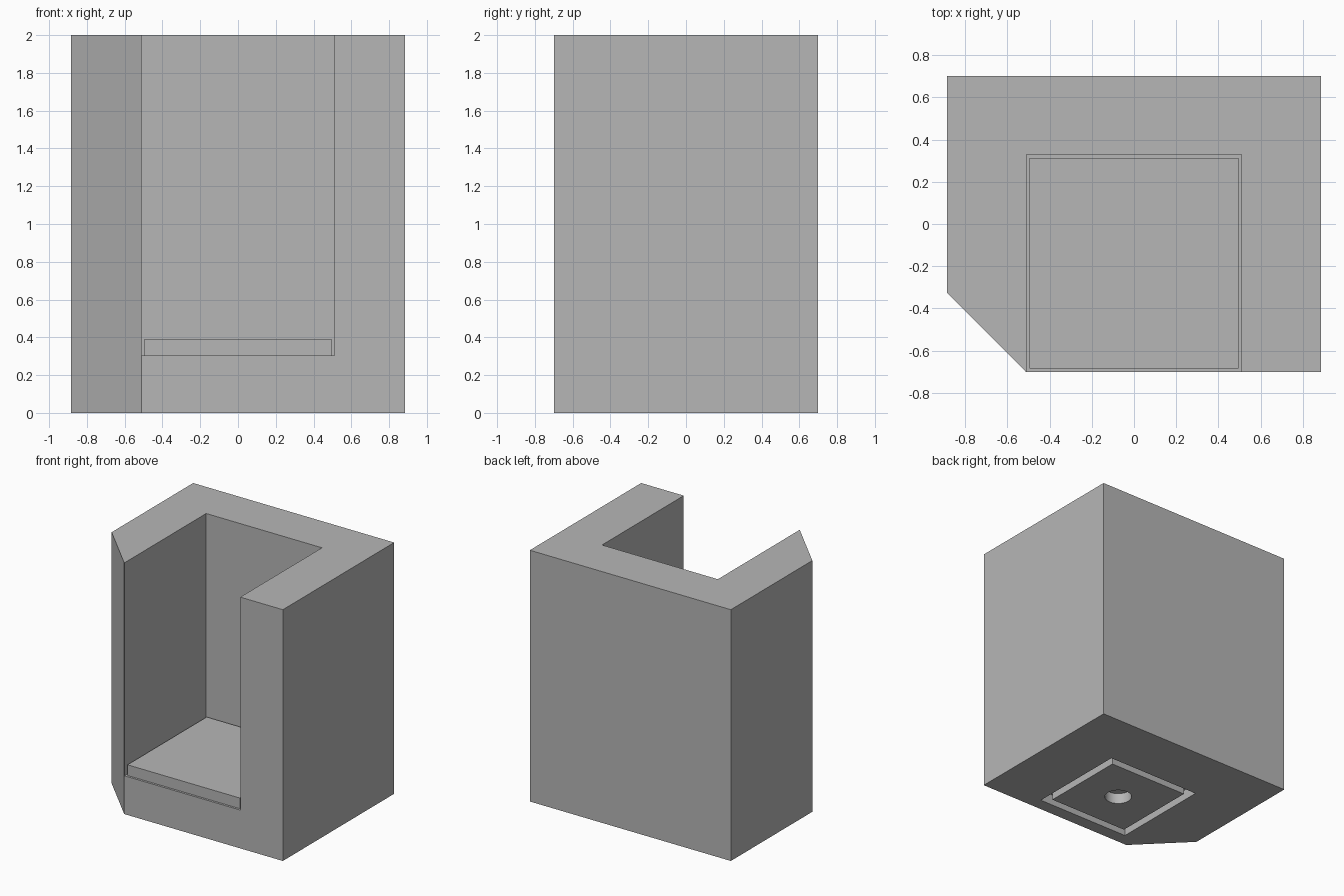
import bpy, bmesh

cube = bpy.data.objects.get("Cube")
if cube:
    bpy.data.objects.remove(cube, do_unlink=True)

grey = bpy.data.materials.new("plain grey")
grey.use_nodes = True
colour = (0.47, 0.47, 0.47, 1)
grey.diffuse_color = colour
grey.node_tree.nodes["Principled BSDF"].inputs["Base Color"].default_value = colour


def prism(name, outline, z0, z1):
    """Extrude a flat outline from z0 up to z1."""
    bm = bmesh.new()
    face = bm.faces.new([bm.verts.new((x, y, z0)) for x, y in outline])
    top = bmesh.ops.extrude_face_region(bm, geom=[face])["geom"]
    verts = [g for g in top if isinstance(g, bmesh.types.BMVert)]
    bmesh.ops.translate(bm, verts=verts, vec=(0, 0, z1 - z0))
    bmesh.ops.recalc_face_normals(bm, faces=bm.faces)
    mesh = bpy.data.meshes.new(name)
    bm.to_mesh(mesh)
    bm.free()
    mesh.materials.append(grey)
    obj = bpy.data.objects.new(name, mesh)
    bpy.context.collection.objects.link(obj)
    return obj


def rect(x, y0, y1):
    return [(-x, y0), (x, y0), (x, y1), (-x, y1)]


def square(half):
    return rect(half, CENTRE - half, CENTRE + half)


def cut(target, cutter):
    """Subtract the cutter from the target, then discard it."""
    mod = target.modifiers.new("cut", "BOOLEAN")
    mod.operation = "DIFFERENCE"
    mod.solver = "EXACT"
    mod.object = cutter
    deps = bpy.context.evaluated_depsgraph_get()
    mesh = bpy.data.meshes.new_from_object(target.evaluated_get(deps))
    target.modifiers.clear()
    target.data = mesh
    bpy.data.objects.remove(cutter, do_unlink=True)


W, D, H = 0.885, 0.70, 2.0
CENTRE = -0.185      # middle of the alcove along y
FLOOR = 0.305        # alcove floor height
DEPTH = 0.085        # depth of the underside recesses

# Main housing with one chamfered front corner
housing = prism("housing", [(-0.512, -D), (W, -D), (W, D), (-W, D), (-W, -0.325)], 0, H)

# Open alcove through the front and top
cut(housing, prism("alcove_cutter", rect(0.51, -1, 0.328), FLOOR, H + 0.3))

# Square groove around a flush block on the underside
ring = prism("groove_cutter", square(0.412), -0.1, DEPTH)
cut(ring, prism("groove_core", square(0.35), -0.2, 0.3))
cut(housing, ring)

# Round blind hole in the middle of the block
bpy.ops.mesh.primitive_cylinder_add(vertices=48, radius=0.10, depth=2 * DEPTH,
                                    location=(0, CENTRE, 0))
hole = bpy.context.object
hole.name = "hole_cutter"
hole.data.materials.append(grey)
bpy.context.view_layer.update()
cut(housing, hole)

# Tray lying on the alcove floor with a slim gap around it
prism("floor_tray", rect(0.495, -0.683, 0.313), FLOOR, 0.39)

# Smooth the round hole while keeping every other edge crisp
bpy.ops.object.select_all(action="DESELECT")
housing.select_set(True)
bpy.context.view_layer.objects.active = housing
bpy.ops.object.shade_smooth_by_angle()
